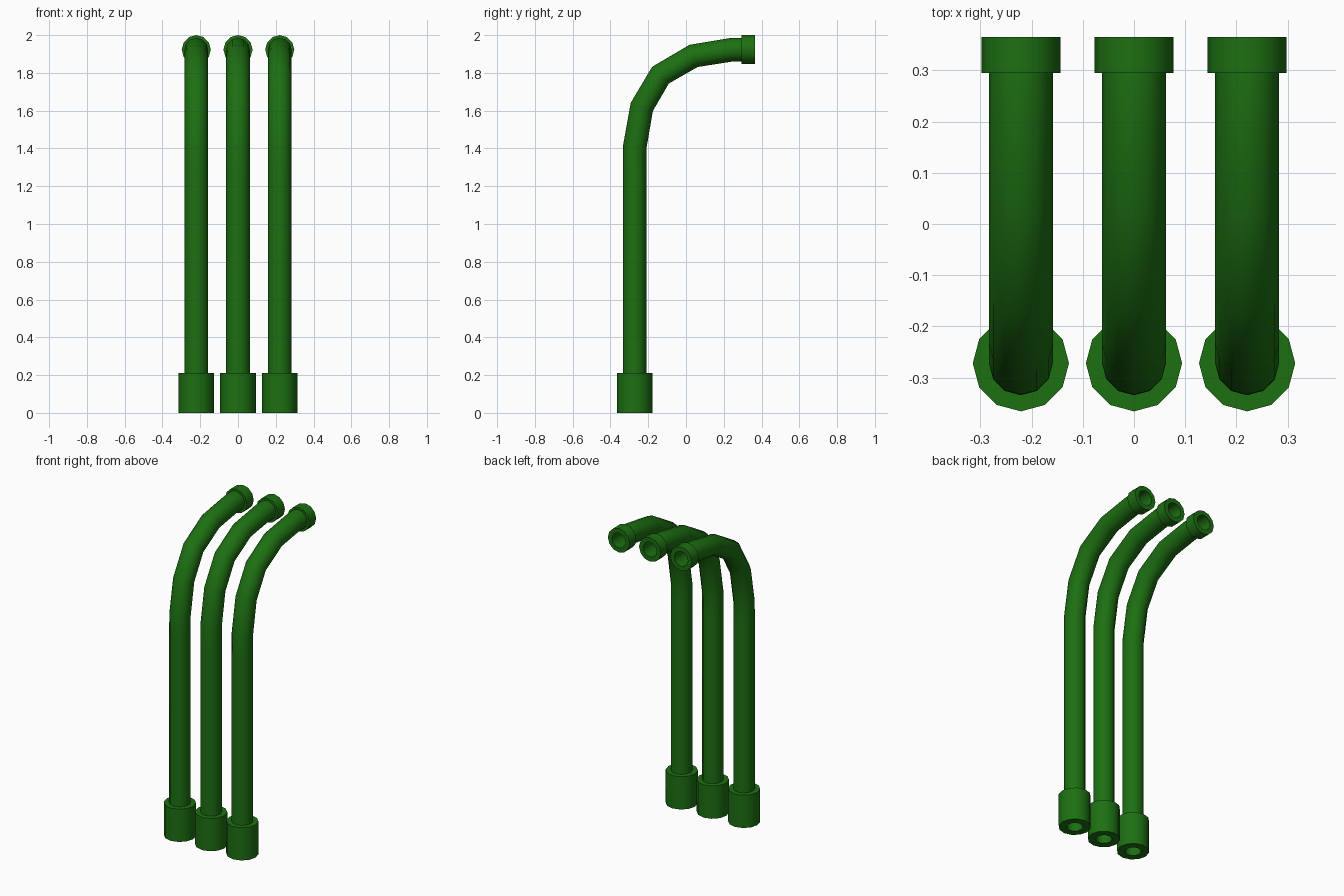
import bpy, bmesh, math
from mathutils import Vector

if "Cube" in bpy.data.objects:
    bpy.data.objects.remove(bpy.data.objects["Cube"])

SIDES = 12
green = bpy.data.materials.new("pipe_green")
green.diffuse_color = (0.012, 0.16, 0.006, 1)
green.use_nodes = True
green.node_tree.nodes["Principled BSDF"].inputs["Base Color"].default_value = green.diffuse_color


def sweep(name, x, rings, closed):
    """Bridge 12-sided rings given as (y, z, tilt, radius); tilt 0 = heading up, 90 = heading back."""
    bm = bmesh.new()
    loops = []
    for y, z, tilt, r in rings:
        t = math.radians(tilt)
        side = Vector((0, math.cos(t), -math.sin(t)))
        loops.append([bm.verts.new(Vector((x, y, z)) + r * (
            math.cos(a) * Vector((1, 0, 0)) + math.sin(a) * side))
            for a in (2 * math.pi * i / SIDES for i in range(SIDES))])
    pairs = list(zip(loops, loops[1:]))
    if closed:
        pairs.append((loops[-1], loops[0]))
    for lo, hi in pairs:
        for i in range(SIDES):
            j = (i + 1) % SIDES
            bm.faces.new((lo[i], lo[j], hi[j], hi[i]))
    me = bpy.data.meshes.new(name)
    bm.to_mesh(me)
    bm.free()
    me.materials.append(green)
    ob = bpy.data.objects.new(name, me)
    bpy.context.collection.objects.link(ob)
    bpy.ops.object.select_all(action='DESELECT')
    ob.select_set(True)
    bpy.context.view_layer.objects.active = ob
    bpy.ops.object.shade_smooth_by_angle(angle=math.radians(40))


# Centre line of the bent pipe: y, z, tilt
PATH = [(-0.272, 0.21, 0), (-0.272, 1.28, 0), (-0.271, 1.41, 5), (-0.234, 1.62, 20),
        (-0.135, 1.788, 45), (0.04, 1.89, 70), (0.245, 1.923, 85), (0.295, 1.923, 90)]
OUTER, INNER = 0.0625, 0.048

for label, x in (("left", -0.221), ("middle", 0.0), ("right", 0.221)):
    # Hollow bent pipe: outer wall, back along the inner wall
    rings = [p + (OUTER,) for p in PATH] + [p + (INNER,) for p in reversed(PATH)]
    sweep(label + "_pipe", x, rings, True)
    # Wide collar at the foot
    sweep(label + "_base_collar", x, [(-0.272, 0, 0, 0.094), (-0.272, 0.21, 0, 0.094),
          (-0.272, 0.21, 0, INNER), (-0.272, 0, 0, INNER)], True)
    # Narrow collar at the outlet
    sweep(label + "_outlet_collar", x, [(0.295, 1.923, 90, 0.077), (0.365, 1.923, 90, 0.077),
          (0.365, 1.923, 90, INNER), (0.295, 1.923, 90, INNER)], True)

# Ring order goes bottom-up on the outside, so make all normals face outward
for ob in bpy.context.collection.objects:
    bm = bmesh.new()
    bm.from_mesh(ob.data)
    bmesh.ops.recalc_face_normals(bm, faces=bm.faces[:])
    bm.to_mesh(ob.data)
    bm.free()
